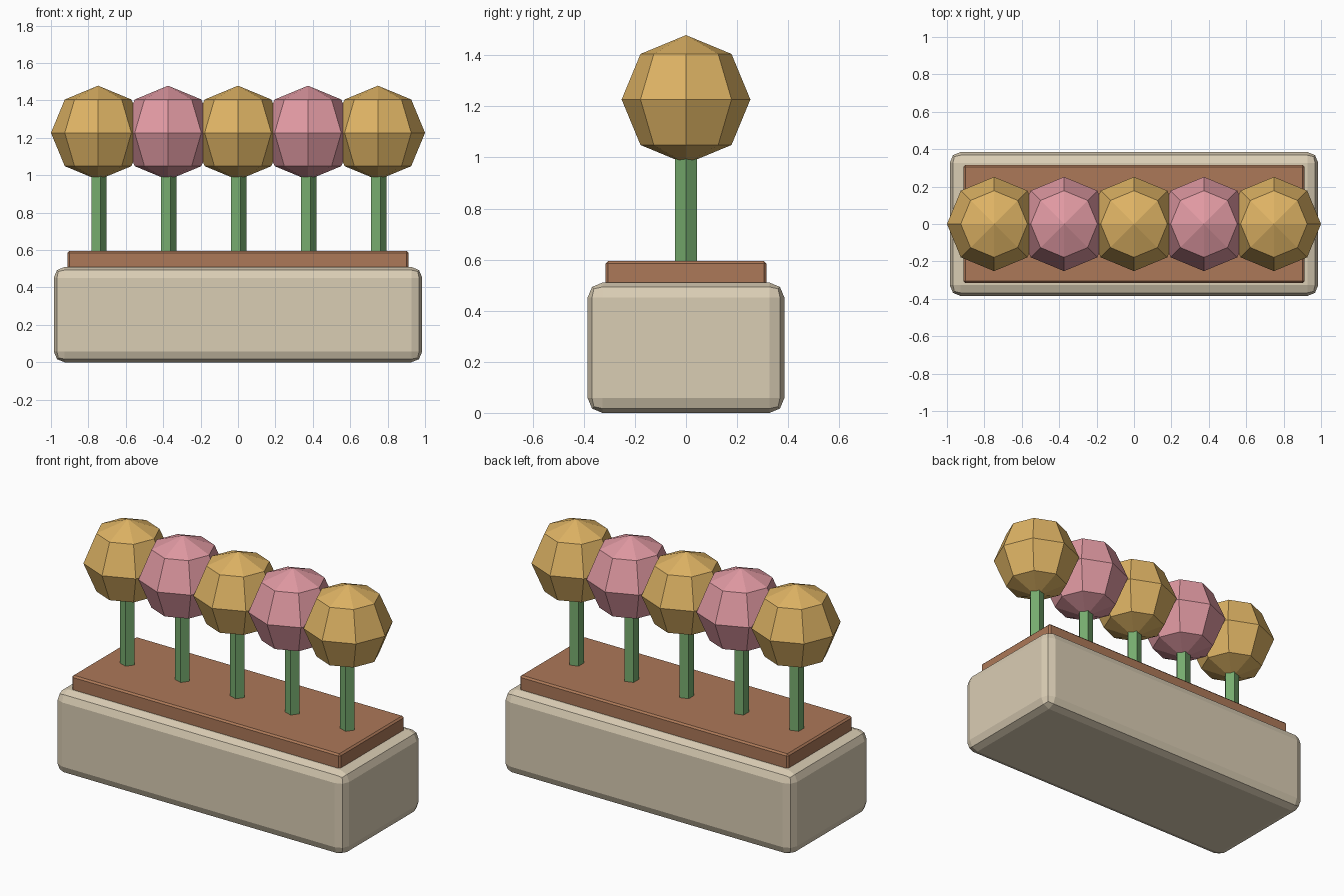
import bpy

if "Cube" in bpy.data.objects:
    bpy.data.objects.remove(bpy.data.objects["Cube"])


def material(name, rgb):
    lin = [((c / 255 + 0.055) / 1.055) ** 2.4 for c in rgb]
    m = bpy.data.materials.new(name)
    m.diffuse_color = (*lin, 1)
    m.use_nodes = True
    m.node_tree.nodes["Principled BSDF"].inputs["Base Color"].default_value = m.diffuse_color
    return m


STONE = material("pale stone", (218, 205, 180))
SOIL = material("brown soil", (172, 120, 88))
GREEN = material("stem green", (118, 171, 110))
GOLD = material("gold", (222, 179, 100))
PINK = material("pink", (224, 153, 162))


def finish(name, mat):
    ob = bpy.context.object
    ob.name = name
    ob.data.materials.append(mat)
    return ob


def box(name, mat, size, z0, bevel, segments):
    bpy.ops.mesh.primitive_cube_add(size=1, location=(0, 0, z0 + size[2] / 2))
    ob = finish(name, mat)
    ob.scale = size
    bpy.ops.object.transform_apply(location=False, rotation=False, scale=True)
    mod = ob.modifiers.new("bevel", 'BEVEL')
    mod.width = bevel
    mod.segments = segments


# Planter trough and raised soil slab
box("planter", STONE, (1.97, 0.77, 0.51), 0, 0.058, 2)
box("soil", SOIL, (1.824, 0.63, 0.195), 0.4, 0.01, 1)

# Row of flowers: five-sided stems with low-poly ball heads
SPACING, RADIUS, HEAD_Z = 0.374, 0.252, 1.227
for i in range(5):
    x = (i - 2) * SPACING
    bottom, top = 0.5, 1.1
    bpy.ops.mesh.primitive_cylinder_add(
        vertices=5, radius=0.045, depth=top - bottom,
        location=(x, 0, (bottom + top) / 2), rotation=(0, 0, -1.5707963))
    finish(f"stem_{i + 1}", GREEN)
    bpy.ops.mesh.primitive_uv_sphere_add(
        segments=8, ring_count=4, radius=RADIUS, location=(x, 0, HEAD_Z))
    finish(f"flower_head_{i + 1}", PINK if i % 2 else GOLD)
